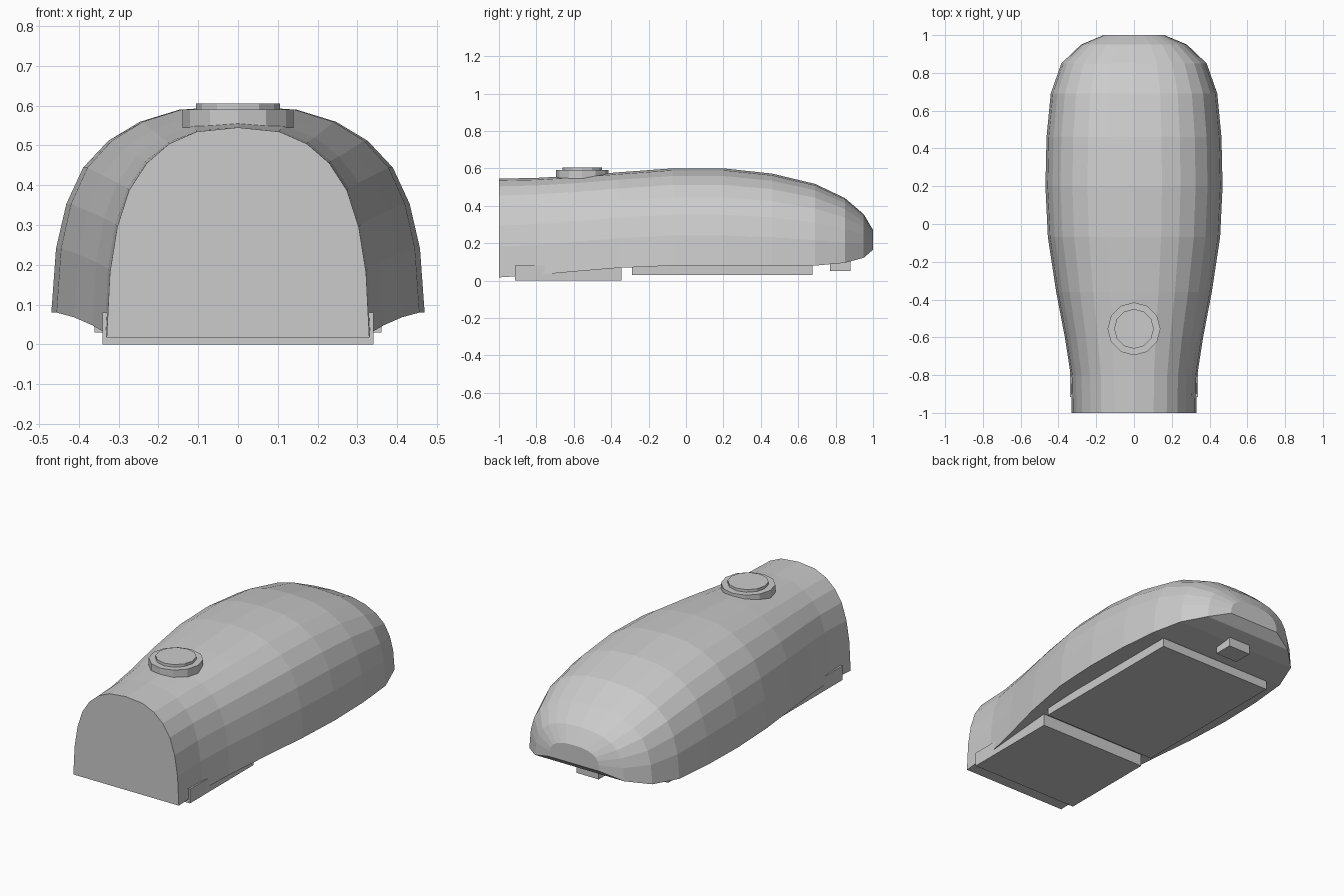
import bpy
import bmesh
import math

cube = bpy.data.objects.get("Cube")
if cube:
    bpy.data.objects.remove(cube, do_unlink=True)

grey = bpy.data.materials.new("plain grey")
grey.use_nodes = True
grey.diffuse_color = (0.6, 0.6, 0.6, 1)
grey.node_tree.nodes["Principled BSDF"].inputs["Base Color"].default_value = (0.6, 0.6, 0.6, 1)


def add_object(name, bm):
    bmesh.ops.recalc_face_normals(bm, faces=bm.faces)
    mesh = bpy.data.meshes.new(name)
    bm.to_mesh(mesh)
    bm.free()
    mesh.materials.append(grey)
    obj = bpy.data.objects.new(name, mesh)
    bpy.context.collection.objects.link(obj)
    return obj


def box(name, half_width, y0, y1, z0, z1):
    bm = bmesh.new()
    bmesh.ops.create_cube(bm, size=1)
    for v in bm.verts:
        v.co.x *= 2 * half_width
        v.co.y = y0 if v.co.y < 0 else y1
        v.co.z = z0 if v.co.z < 0 else z1
    return add_object(name, bm)


def disc(name, radius, y, z0, z1, sides=12):
    bm = bmesh.new()
    bmesh.ops.create_cone(bm, cap_ends=True, segments=sides,
                          radius1=radius, radius2=radius, depth=z1 - z0)
    bmesh.ops.translate(bm, verts=bm.verts, vec=(0, y, (z0 + z1) / 2))
    return add_object(name, bm)


# Arched cross-section: half profile as fractions of half width and height
half_arch = [(1, 0), (0.975, 0.31), (0.92, 0.525), (0.83, 0.7),
             (0.695, 0.83), (0.525, 0.922), (0.315, 0.98), (0, 1)]
arch = half_arch + [(-x, z) for x, z in reversed(half_arch[:-1])]

# Body stations: y, half width, bottom height, top height
stations = [
    (-1.0, 0.33, 0.017, 0.545),
    (-0.8, 0.335, 0.03, 0.549),
    (-0.6, 0.366, 0.048, 0.56),
    (-0.36, 0.412, 0.068, 0.579),
    (-0.07, 0.456, 0.08, 0.6),
    (0.2, 0.469, 0.08, 0.6),
    (0.46, 0.463, 0.08, 0.572),
    (0.69, 0.441, 0.08, 0.517),
    (0.85, 0.385, 0.095, 0.441),
    (0.95, 0.28, 0.122, 0.355),
    (1.0, 0.16, 0.165, 0.27),
]

# Lofted body with closed underside and flat ends
bm = bmesh.new()
rings = [[bm.verts.new((px * w, y, lo + pz * (hi - lo))) for px, pz in arch]
         for y, w, lo, hi in stations]
for a, b in zip(rings, rings[1:]):
    for i in range(len(arch)):
        j = (i + 1) % len(arch)
        bm.faces.new((a[i], a[j], b[j], b[i]))
bm.faces.new(rings[0])
bm.faces.new(rings[-1])
add_object("body_shell", bm)

# Blocks under the body
box("front_base_block", 0.34, -0.915, -0.345, 0, 0.08)
box("main_base_block", 0.36, -0.29, 0.675, 0.03, 0.1)
box("rear_foot", 0.07, 0.77, 0.88, 0.05, 0.13)

# Round button on top
disc("button_collar", 0.14, -0.555, 0.545, 0.59)
disc("button_cap", 0.105, -0.555, 0.57, 0.605)
